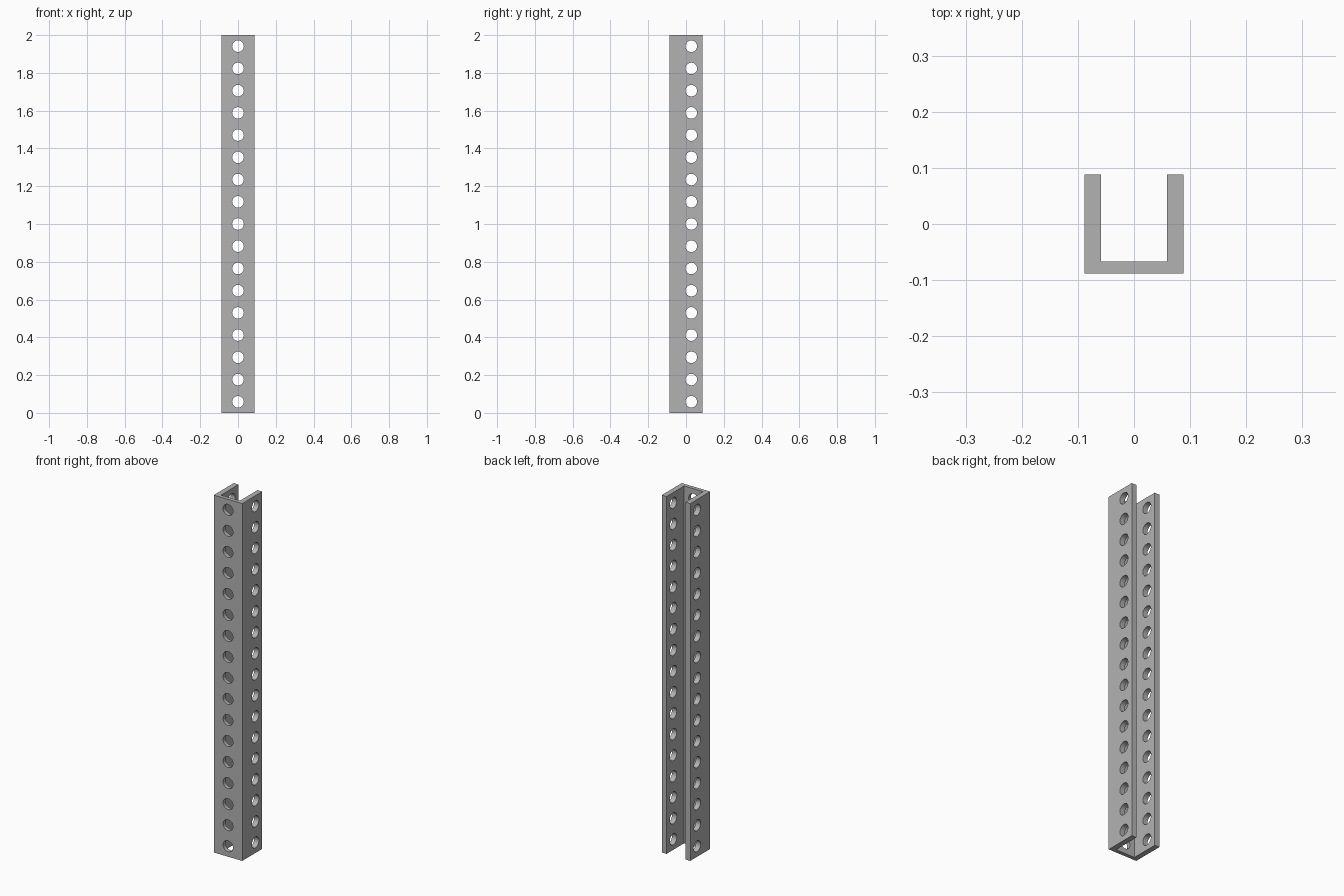
import bpy, bmesh, math
from mathutils import Matrix, Vector

cube = bpy.data.objects.get("Cube")
if cube:
    bpy.data.objects.remove(cube, do_unlink=True)

HOLES = 17
LENGTH = 2.0
PITCH = LENGTH / HOLES
HALF = 0.0882      # half of the outer width
INNER = 0.0588     # half of the gap between flanges
WEB_Y = -0.067     # inner face of the web
HOLE_R = 0.0306
SIDE_HOLE_Y = 0.028

steel = bpy.data.materials.new("grey steel")
steel.use_nodes = True
grey = (0.45, 0.45, 0.45, 1)
steel.diffuse_color = grey
steel.node_tree.nodes["Principled BSDF"].inputs["Base Color"].default_value = grey


def make_object(name, bm):
    bmesh.ops.recalc_face_normals(bm, faces=bm.faces)
    mesh = bpy.data.meshes.new(name)
    bm.to_mesh(mesh)
    bm.free()
    mesh.materials.append(steel)
    obj = bpy.data.objects.new(name, mesh)
    bpy.context.collection.objects.link(obj)
    return obj


# U-shaped channel: profile extruded upwards
bm = bmesh.new()
right_half = [(-HALF, -HALF), (-HALF, HALF), (-INNER, HALF), (-INNER, WEB_Y)]
profile = right_half + [(-x, y) for x, y in reversed(right_half)]
base = bm.faces.new([bm.verts.new((x, y, 0)) for x, y in profile])
top = bmesh.ops.extrude_face_region(bm, geom=[base])["geom"]
bmesh.ops.translate(bm, vec=(0, 0, LENGTH),
                    verts=[v for v in top if isinstance(v, bmesh.types.BMVert)])
channel = make_object("channel", bm)

# Hole cutters: one through the web and one through both flanges per step
bm = bmesh.new()
for i in range(HOLES):
    z = (i + 0.5) * PITCH
    for centre, depth, axis in (((0, WEB_Y, z), 0.08, "X"),
                                ((0, SIDE_HOLE_Y, z), 0.3, "Y")):
        bmesh.ops.create_cone(
            bm, cap_ends=True, segments=32, radius1=HOLE_R, radius2=HOLE_R, depth=depth,
            matrix=Matrix.Translation(Vector(centre)) @ Matrix.Rotation(math.pi / 2, 4, axis))
cutter = make_object("hole_cutter", bm)
cutter.hide_render = True

# Cut the holes and drop the cutter
cut = channel.modifiers.new("holes", "BOOLEAN")
cut.operation = "DIFFERENCE"
cut.solver = "EXACT"
cut.object = cutter
bpy.ops.object.select_all(action="DESELECT")
channel.select_set(True)
bpy.context.view_layer.objects.active = channel
bpy.ops.object.modifier_apply(modifier=cut.name)
bpy.data.objects.remove(cutter, do_unlink=True)

# Round hole walls with sharp rims
bpy.ops.object.shade_smooth_by_angle(angle=math.radians(30))
